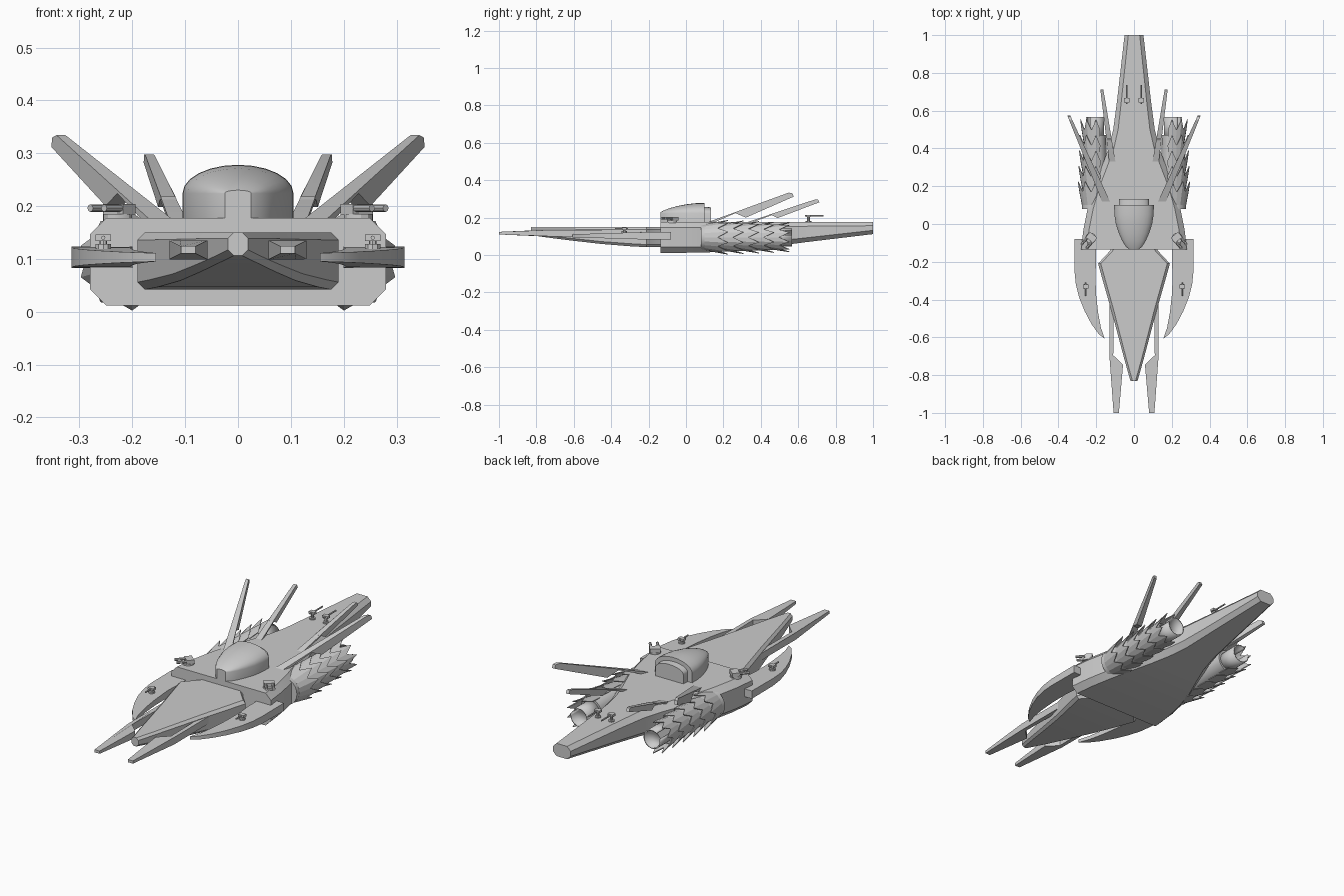
import bpy, bmesh
from math import sin, cos, pi, radians
from mathutils import Matrix, Vector

if "Cube" in bpy.data.objects:
    bpy.data.objects.remove(bpy.data.objects["Cube"])


def finish(name, bm, mirror=False, solid=0.0, smooth=30):
    bmesh.ops.recalc_face_normals(bm, faces=bm.faces)
    me = bpy.data.meshes.new(name)
    bm.to_mesh(me)
    bm.free()
    ob = bpy.data.objects.new(name, me)
    bpy.context.collection.objects.link(ob)
    if smooth:
        bpy.ops.object.select_all(action='DESELECT')
        ob.select_set(True)
        bpy.context.view_layer.objects.active = ob
        bpy.ops.object.shade_smooth_by_angle(angle=radians(smooth))
    if solid:
        m = ob.modifiers.new("thickness", 'SOLIDIFY')
        m.thickness = solid
    if mirror:
        ob.modifiers.new("mirror", 'MIRROR')
    return ob


def loft(name, rings, **kw):
    """Skin closed rings of equal count and cap both ends."""
    bm = bmesh.new()
    vs = [[bm.verts.new(p) for p in r] for r in rings]
    n = len(vs[0])
    for a, b in zip(vs, vs[1:]):
        for i in range(n):
            j = (i + 1) % n
            bm.faces.new((a[i], a[j], b[j], b[i]))
    bm.faces.new(vs[0])
    bm.faces.new(vs[-1])
    return finish(name, bm, **kw)


def octagon(y, w, zb, zt, c):
    half = [(w - c, zb), (w, zb + c), (w, zt - c), (w - c, zt)]
    return [(x, y, z) for x, z in half] + [(-x, y, z) for x, z in reversed(half)]


def arch(y, w, top, base=0.17, wall=0.224):
    pts = [(w, y, base)]
    for i in range(13):
        a = pi * i / 12
        pts.append((w * cos(a), y, wall + (top - wall) * sin(a)))
    return pts + [(-w, y, base)]


def slab(name, pts, place):
    """Mirrored plate: outline pts, place(u, v, side) gives 3D position."""
    return loft(name, [[place(u, v, s) for u, v in pts] for s in (-1, 1)], mirror=True)


def box(bm, centre, size, mat=Matrix()):
    m = mat @ Matrix.Translation(centre) @ Matrix.Diagonal((*size, 1))
    bmesh.ops.create_cube(bm, size=1, matrix=m)


def rod(bm, p, q, r, r2=None, n=10, mat=Matrix()):
    p, q = Vector(p), Vector(q)
    d = q - p
    m = mat @ Matrix.Translation((p + q) / 2) @ d.to_track_quat('Z', 'Y').to_matrix().to_4x4()
    bmesh.ops.create_cone(bm, cap_ends=True, segments=n, radius1=r,
                          radius2=r if r2 is None else r2, depth=d.length, matrix=m)


# Main hull and nose
loft("main_hull", [octagon(*s) for s in [
    (-0.135, .28, .012, .177, .03), (-0.03, .268, .012, .177, .03), (.08, .246, .013, .177, .03),
    (.2, .212, .018, .177, .03), (.3, .172, .028, .177, .029), (.4, .135, .04, .177, .028),
    (.5, .11, .051, .177, .026), (.65, .09, .07, .177, .023), (1, .05, .112, .177, .02)]])
loft("nose", [octagon(*s) for s in [
    (-.12, .115, .042, .15, .014), (-.14, .125, .042, .15, .014), (-.21, .19, .042, .15, .014),
    (-.3, .165, .047, .15, .014), (-.45, .122, .059, .15, .013), (-.6, .082, .076, .15, .012),
    (-.72, .05, .091, .15, .011), (-.83, .019, .106, .15, .011)]])

# Bridge dome with its rear block
loft("bridge_dome", [arch(*s) for s in [
    (-.135, .025, .23), (-.12, .043, .238), (-.09, .062, .25), (-.05, .08, .261), (0, .096, .271),
    (.05, .104, .277), (.1, .105, .278)]])
loft("bridge_rear_block", [arch(.09, .08, .258), arch(.133, .078, .255)])

# Curved side mandibles
outer = [(.315, -.08), (.315, -.25), (.308, -.32), (.29, -.39), (.262, -.46), (.225, -.53), (.185, -.585), (.155, -.607)]
inner = [(.175, -.55), (.19, -.47), (.2, -.38), (.205, -.27), (.2, -.2), (.2, -.08)]
slab("side_mandible", outer + inner,
     lambda x, y, s: (x, y, .103 + s * (.008 + .012 * min(1, (y + .61) / .4))))

# Front prongs: thin arm that flares into a blade
slab("front_prong", [(.105, -.35), (.13, -.35), (.13, -.7), (.108, -1), (.08, -1), (.058, -.745), (.11, -.695)],
     lambda x, y, s: (x, y, .117 + s * (.018 if y > -.9 else .007)))

# Swept dorsal spines
slab("outer_spine", [(.1, .17), (.55, .334), (.57, .33), (.575, .312), (.32, .2), (.265, .224), (.14, .17)],
     lambda y, z, s: (.14 + (y - .1) * .433 + s * (.022 - .03 * (y - .1)), y, z))
slab("inner_spine", [(.31, .17), (.69, .297), (.705, .298), (.713, .282), (.49, .198), (.45, .218), (.34, .17)],
     lambda y, z, s: (.112 + (y - .31) * .145 + s * (.017 - .022 * (y - .31)), y, z))

# Engines: core, slotted exhaust tube, overlapping toothed scales
EX, EZ = .206, .095
bm = bmesh.new()
rod(bm, (EX, .08, EZ), (EX, .47, EZ), .07, .058, 24)
finish("engine_core", bm, mirror=True)

bm = bmesh.new()
tube = [[bm.verts.new((EX + .048 * cos(a), y, EZ + .048 * sin(a)))
         for a in [radians(55 + 320 * i / 24) for i in range(25)]] for y in (.44, .567)]
for i in range(24):
    bm.faces.new((tube[0][i], tube[0][i + 1], tube[1][i + 1], tube[1][i]))
finish("exhaust_tube", bm, mirror=True, solid=.006)

bm = bmesh.new()
for row in range(5):
    y0, k = .1 + .082 * row, 1 - .035 * row
    n = 12
    front, back = [], []
    for i in range(n + 1):
        a = radians(-112 + 224 * i / n)
        tip = i % 2
        r = (.093 if tip else .08) * k
        front.append(bm.verts.new((EX + .07 * k * cos(a), y0, EZ + .07 * k * sin(a))))
        back.append(bm.verts.new((EX + r * cos(a) * 1.04, y0 + (.125 if tip else .07), EZ + r * sin(a))))
    for i in range(n):
        bm.faces.new((front[i], front[i + 1], back[i + 1], back[i]))
finish("engine_scales", bm, mirror=True, solid=.004, smooth=0)

# Twin-barrel turrets beside the bridge
bm = bmesh.new()
m = Matrix.Translation((.228, -.075, .177)) @ Matrix.Rotation(radians(40), 4, 'Z')
rod(bm, (0, 0, -.005), (0, 0, .008), .028, n=12, mat=m)
box(bm, (0, .005, .017), (.05, .036, .02), m)
for x in (-.017, .017):
    rod(bm, (x, .01, .019), (x, -.06, .019), .007, n=8, mat=m)
finish("twin_turret", bm, mirror=True)


# Small single-barrel guns on the tail and the mandibles
def small_gun(name, x, y, z, d, h, length):
    bm = bmesh.new()
    rod(bm, (x, y, z - .005), (x, y, z + .006), .015, n=10)
    rod(bm, (x, y, z), (x, y, z + h), .007, n=8)
    box(bm, (x, y, z + h), (.03, .022, .012))
    rod(bm, (x, y - d * .02, z + h), (x, y + d * length, z + h), .004, n=8)
    finish(name, bm, mirror=True)


small_gun("tail_gun", .038, .655, .177, 1, .032, .08)
small_gun("mandible_gun", .255, -.33, .122, -1, .018, .05)
